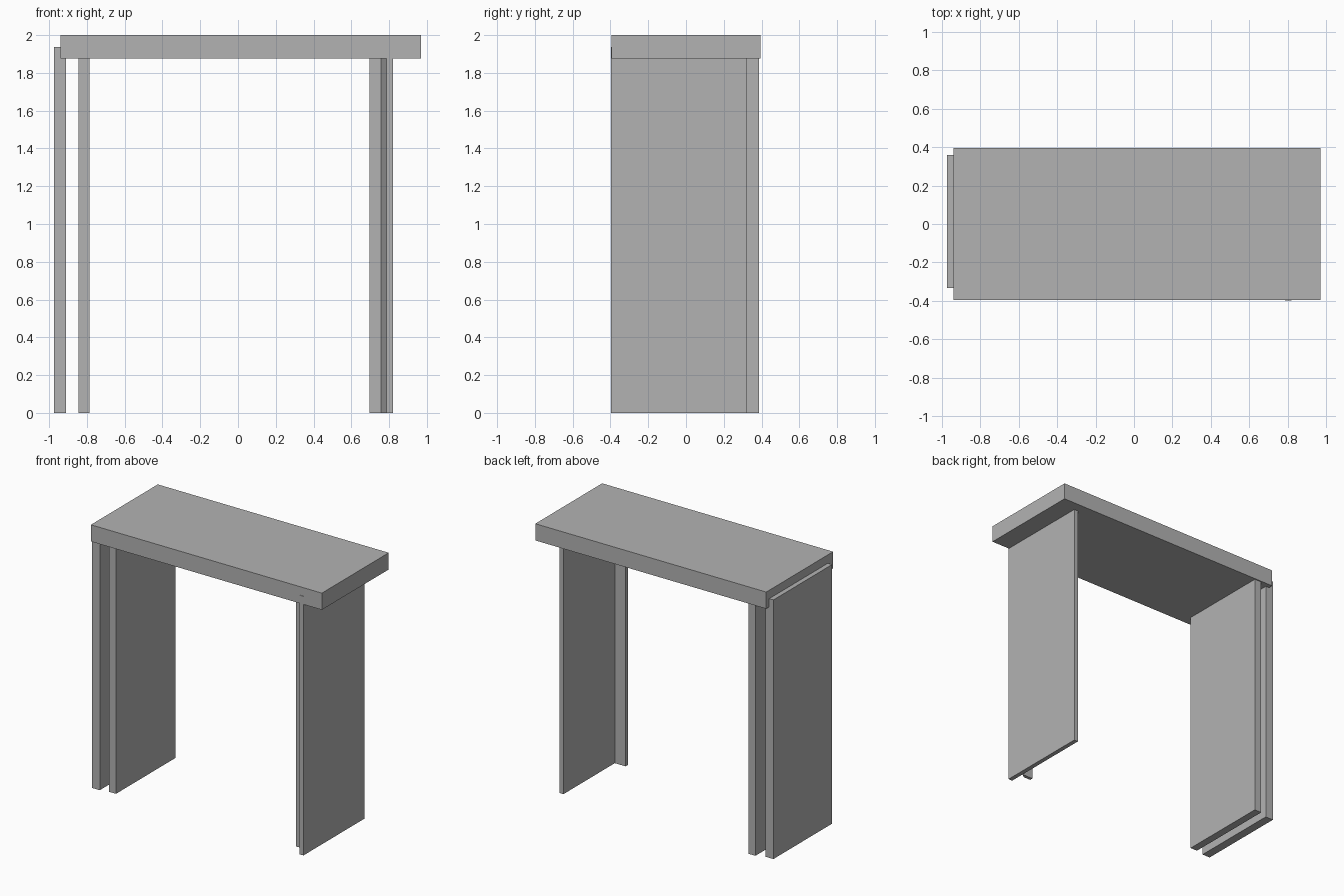
import bpy
import bmesh

cube = bpy.data.objects.get("Cube")
if cube:
    bpy.data.objects.remove(cube, do_unlink=True)

GREY = (0.45, 0.45, 0.45, 1.0)
grey = bpy.data.materials.new("plain_grey")
grey.use_nodes = True
grey.diffuse_color = GREY
for node in grey.node_tree.nodes:
    if node.type == "BSDF_PRINCIPLED":
        node.inputs["Base Color"].default_value = GREY


def prism(name, outline, bottom, top):
    """Extrude a plan outline upwards into a flat-faced solid."""
    bm = bmesh.new()
    base = bm.faces.new([bm.verts.new((x, y, bottom)) for x, y in outline])
    result = bmesh.ops.extrude_face_region(bm, geom=[base])
    raised = [v for v in result["geom"] if isinstance(v, bmesh.types.BMVert)]
    bmesh.ops.translate(bm, verts=raised, vec=(0, 0, top - bottom))
    bmesh.ops.recalc_face_normals(bm, faces=bm.faces)
    mesh = bpy.data.meshes.new(name)
    bm.to_mesh(mesh)
    bm.free()
    mesh.materials.append(grey)
    obj = bpy.data.objects.new(name, mesh)
    bpy.context.collection.objects.link(obj)
    return obj


def slab(name, x, y, z):
    """Make a box from its x, y and z ranges."""
    outline = [(x[0], y[0]), (x[1], y[0]), (x[1], y[1]), (x[0], y[1])]
    return prism(name, outline, *z)


# Thick top board
slab("table_top", (-0.94, 0.97), (-0.395, 0.395), (1.875, 2.0))

# Upright side panels, let into the top board
PANEL_Z = (0.0, 1.937)
slab("right_outer_panel", (-0.975, -0.91), (-0.333, 0.36), PANEL_Z)
slab("right_inner_panel", (-0.845, -0.787), (-0.317, 0.387), PANEL_Z)
slab("left_panel", (0.787, 0.82), (-0.398, 0.323), PANEL_Z)

# Narrow strip with a mitred edge against the left panel
prism("mitred_strip",
      [(0.697, -0.308), (0.757, -0.308), (0.787, -0.283), (0.697, -0.283)],
      0.0, 1.9)
